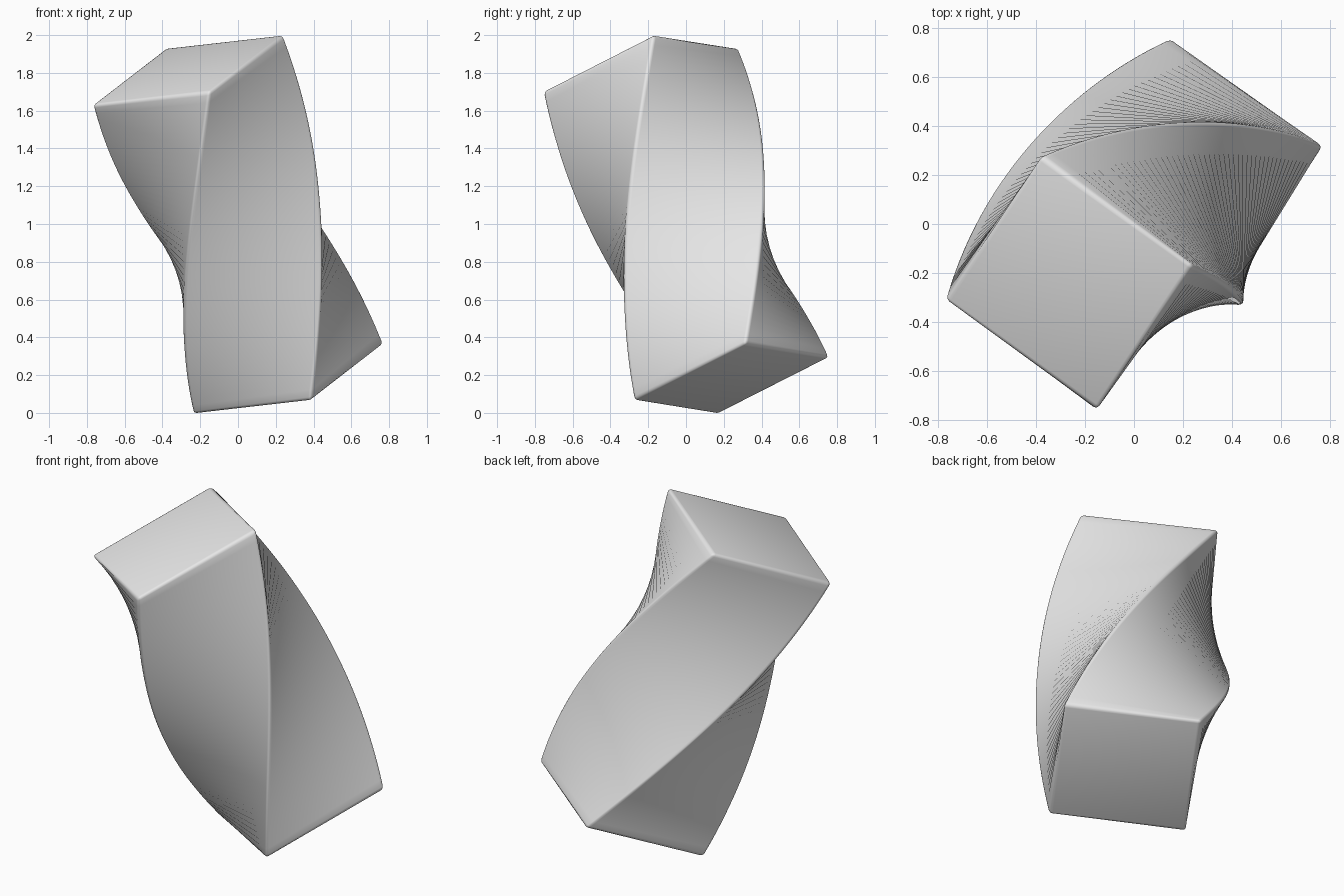
import bpy, bmesh, math
from mathutils import Vector, Matrix

if "Cube" in bpy.data.objects:
    bpy.data.objects.remove(bpy.data.objects["Cube"])

HALF, HALF_LEN, BEVEL, SLICES = 0.385, 0.895, 0.02, 48

# Box with rounded edges
bm = bmesh.new()
bmesh.ops.create_cube(bm, size=2)
bmesh.ops.scale(bm, vec=(HALF, HALF, HALF_LEN), verts=bm.verts)
bmesh.ops.bevel(bm, geom=bm.edges[:], offset=BEVEL, segments=3,
                profile=0.5, affect='EDGES')

# Slice along the length
for i in range(1, SLICES):
    z = (HALF_LEN - BEVEL) * (2 * i / SLICES - 1)
    bmesh.ops.bisect_plane(bm, geom=bm.verts[:] + bm.edges[:] + bm.faces[:],
                           plane_co=(0, 0, z), plane_no=(0, 0, 1))

# Quarter-turn twist from bottom to top
for v in bm.verts:
    v.co.rotate(Matrix.Rotation(math.pi / 4 * (1 + v.co.z / HALF_LEN), 3, 'Z'))

# Tilt the block
w = Vector((-0.298, -0.27, 0.916)).normalized()
u = Vector((0.81, -0.58, 0.093))
u = (u - w * u.dot(w)).normalized()
tilt = Matrix((u, w.cross(u), w)).transposed()
for v in bm.verts:
    v.co = tilt @ v.co

# Stand on the ground, centred
for axis in range(3):
    vals = [v.co[axis] for v in bm.verts]
    shift = min(vals) if axis == 2 else (min(vals) + max(vals)) / 2
    for v in bm.verts:
        v.co[axis] -= shift

bmesh.ops.recalc_face_normals(bm, faces=bm.faces)
mesh = bpy.data.meshes.new("twisted_block")
bm.to_mesh(mesh)
bm.free()
block = bpy.data.objects.new("twisted_block", mesh)
bpy.context.collection.objects.link(block)

# Plain grey, smooth shading
grey = bpy.data.materials.new("light grey")
grey.diffuse_color = (0.8, 0.8, 0.8, 1)
grey.use_nodes = True
grey.node_tree.nodes["Principled BSDF"].inputs["Base Color"].default_value = grey.diffuse_color
mesh.materials.append(grey)
bpy.context.view_layer.objects.active = block
block.select_set(True)
bpy.ops.object.shade_smooth_by_angle(angle=math.radians(40))
